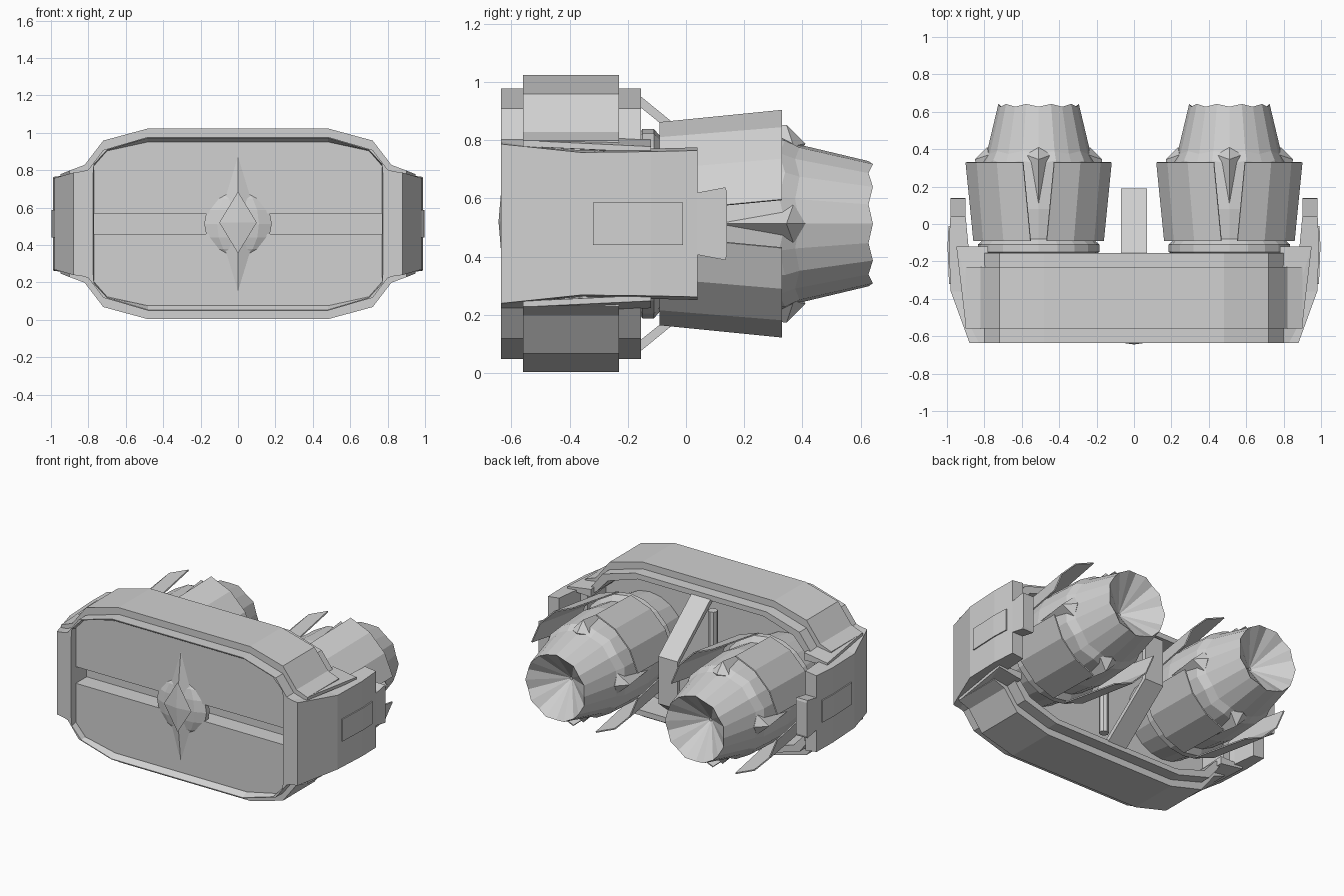
import bpy, bmesh, math
from mathutils import Vector

if "Cube" in bpy.data.objects:
    bpy.data.objects.remove(bpy.data.objects["Cube"])

MID = 0.513  # height of the horizontal symmetry plane

grey = bpy.data.materials.new("light_grey")
grey.use_nodes = True
COLOUR = (0.64, 0.64, 0.64, 1)
grey.diffuse_color = COLOUR
grey.node_tree.nodes["Principled BSDF"].inputs["Base Color"].default_value = COLOUR


def finish(name, bm):
    bmesh.ops.recalc_face_normals(bm, faces=bm.faces)
    me = bpy.data.meshes.new(name)
    bm.to_mesh(me)
    bm.free()
    me.materials.append(grey)
    ob = bpy.data.objects.new(name, me)
    bpy.context.collection.objects.link(ob)
    return ob


def hull(name, pts):
    bm = bmesh.new()
    for p in pts:
        bm.verts.new(p)
    bmesh.ops.convex_hull(bm, input=bm.verts)
    return finish(name, bm)


def loft(name, rings):
    """Skin equal-length rings and cap both ends."""
    bm = bmesh.new()
    vs = [[bm.verts.new(p) for p in r] for r in rings]
    n = len(vs[0])
    for a, b in zip(vs, vs[1:]):
        for i in range(n):
            j = (i + 1) % n
            bm.faces.new((a[i], a[j], b[j], b[i]))
    bm.faces.new(vs[0])
    bm.faces.new(vs[-1])
    return finish(name, bm)


def sheet(name, rows, thickness):
    """Open grid of points given thickness."""
    bm = bmesh.new()
    vs = [[bm.verts.new(p) for p in r] for r in rows]
    for a, b in zip(vs, vs[1:]):
        for i in range(len(a) - 1):
            bm.faces.new((a[i], a[i + 1], b[i + 1], b[i]))
    ob = finish(name, bm)
    mod = ob.modifiers.new("thickness", "SOLIDIFY")
    mod.thickness = thickness
    mod.offset = 0
    return ob


def outline(quarter, y):
    """Mirror a quarter outline of (x, height) into a full ring at y."""
    right = quarter + [(x, -h) for x, h in reversed(quarter)]
    full = right + [(-x, h) for x, h in reversed(right)]
    return [(x, y, MID + h) for x, h in full]


# Main hull: recessed front, raised outer band, deep rear recess
rim = [(.48, .465), (.72, .395), (.80, .29), (.88, .265)]
band = [(.48, .51), (.72, .445), (.82, .315), (.90, .285)]
front_in = [(.48, .46), (.70, .395), (.77, .32), (.775, .26)]
floor_in = [(.48, .438), (.70, .39), (.77, .31), (.77, .26)]
rear_in = [(.46, .43), (.68, .36), (.76, .27), (.83, .22)]
loft("main_hull", [outline(q, y) for q, y in (
    (floor_in, -.48), (floor_in, -.60), (front_in, -.635), (rim, -.635),
    (rim, -.56), (band, -.56), (band, -.23), (rim, -.23),
    (rim, -.155), (rear_in, -.155), (rear_in, -.35))])

# Two front panels with a groove between them
for s, name in ((1, "upper_front_panel"), (-1, "lower_front_panel")):
    shape = [(.77, .055), (.77, .31), (.70, .39), (.48, .438)]
    hull(name, [(k * x, y, MID + s * h) for x, h in shape
                for k in (-1, 1) for y in (-.48, -.593)])


# Front ornament: boss, tall spike and small diamond
def diamond(name, c, r):
    pts = []
    for i in range(3):
        for s in (-1, 1):
            p = Vector(c)
            p[i] += s * r[i]
            pts.append(p)
    return hull(name, pts)


bm = bmesh.new()
bmesh.ops.create_uvsphere(bm, u_segments=10, v_segments=8, radius=.19)
for v in bm.verts:
    v.co = (v.co.x, v.co.y * .3 - .57, v.co.z + MID)
finish("ornament_boss", bm)
diamond("ornament_spike", (0, -.598, MID), (.11, .04, .36))
diamond("ornament_diamond", (0, -.63, MID + .007), (.10, .014, .165))

# Side pods with rear tails, raised plates and lips
for s, side in ((1, "left"), (-1, "right")):
    sections = [(-.635, .80, .88, .285), (-.36, .84, .98, .255),
                (-.12, .885, .99, .258), (.04, .90, .982, .262)]
    loft(side + "_pod", [
        [(s * a, y, MID - h), (s * b, y, MID - h * .96),
         (s * b, y, MID + h * .96), (s * a, y, MID + h)]
        for y, a, b, h in sections])
    hull(side + "_pod_tail", [
        (s * x, y, MID + k * h) for y, h in ((.03, .105), (.135, .125), (.14, .11))
        for x in (.902, .982) for k in (-1, 1)])
    hull(side + "_pod_plate", [
        (s * (x + d), y, MID + h) for y, x in ((-.32, .982), (-.12, .99), (-.01, .985))
        for d in (-.001, .007) for h in (-.073, .073)])
    for k, level in ((1, "upper"), (-1, "lower")):
        hull(f"{side}_{level}_lip", [
            (s * x, y, MID + k * (h - drop))
            for y, out, drop in ((-.54, .90, 0), (-.12, .95, .02))
            for x, h in ((.78, .31), (.82, .305), (out, .285),
                         (out, .265), (.78, .26))])

# Engines: scalloped nozzle core, four armour petals, four ridges
SIDES = 20


def around(cx, r, a, y):
    return (cx + r * math.cos(a), y, MID + r * math.sin(a))


def engine_ring(cx, r, y, scallop=0):
    return [around(cx, r, 2 * math.pi * i / SIDES, y - scallop * (i % 2))
            for i in range(SIDES)]


for cx, side in ((.51, "left"), (-.51, "right")):
    loft(side + "_engine_core", [engine_ring(cx, *p) for p in (
        (.26, -.35), (.29, -.17), (.325, -.15), (.325, -.11), (.29, -.08), (.31, .08),
        (.30, .34, .02), (.275, .39, .015), (.215, .642, .015), (.01, .47))])
    for q in range(4):
        base = q * math.pi / 2
        rows = []
        for y, r, gap in ((-.09, .348, 7), (.33, .396, 12)):
            g = math.radians(gap)
            step = (math.pi / 2 - 2 * g) / 3
            rows.append([around(cx, r, base + g + step * i, y) for i in range(4)])
        sheet(f"{side}_engine_petal_{q + 1}", rows, .008)
        hull(f"{side}_engine_ridge_{q + 1}", [
            around(cx, r, base + a, y) for y, r, a in (
                (.08, .305, 0), (.345, .34, 0), (.41, .275, 0),
                (.37, .275, .25), (.37, .275, -.25), (.37, .2, 0))])

# Bent strut and post between the engines
path = [(-.17, .43), (.175, .15), (.175, -.15), (-.17, -.43)]
sheet("centre_strut", [[(x, y, MID + h) for x in (-.07, .07)] for y, h in path], .03)
loft("centre_post", [[(.03 * math.cos(i * math.pi / 4), -.28 + .03 * math.sin(i * math.pi / 4), MID + h)
                      for i in range(8)] for h in (-.3, .3)])
